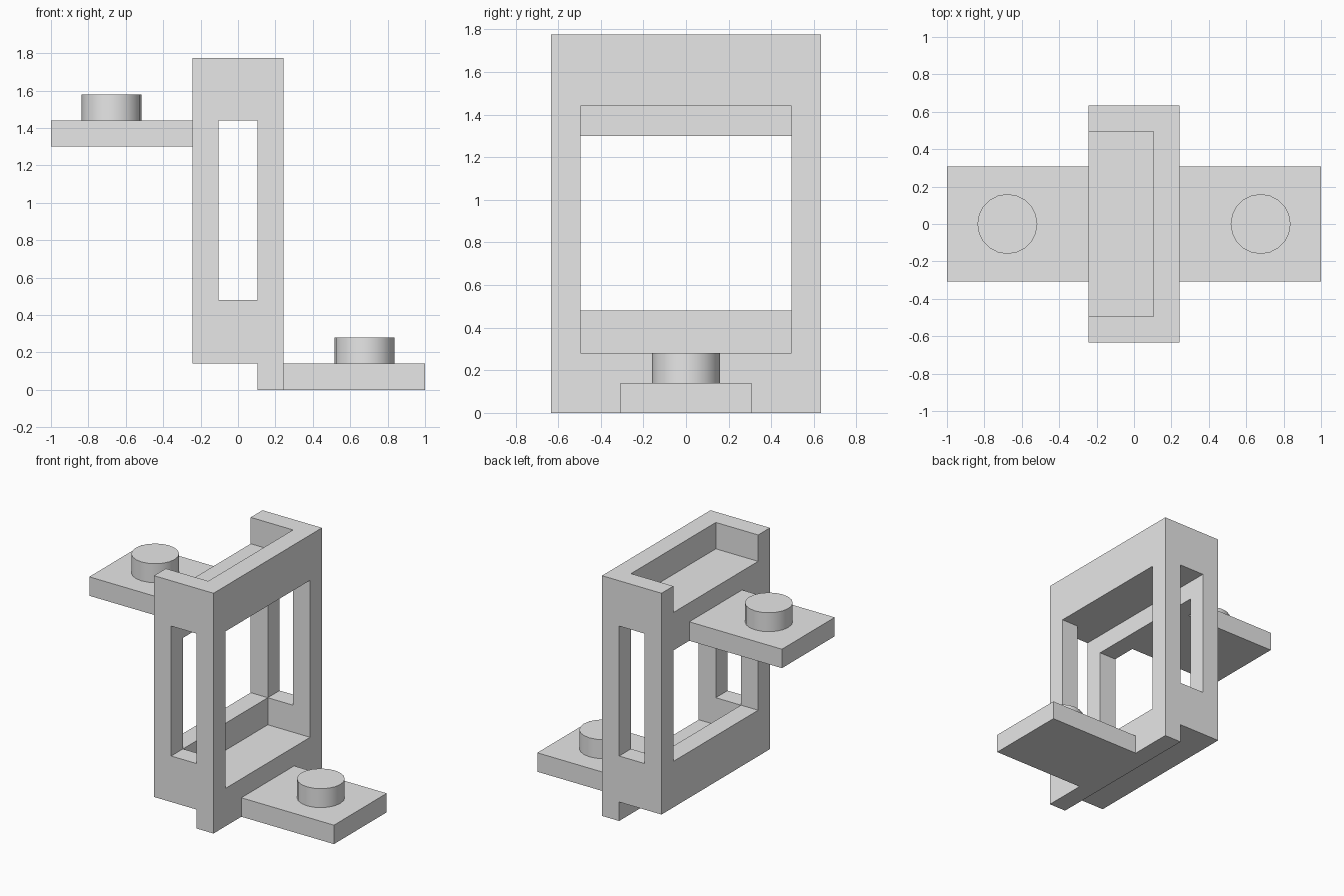
import bpy
import bmesh
from mathutils import Matrix

cube = bpy.data.objects.get("Cube")
if cube:
    bpy.data.objects.remove(cube, do_unlink=True)

grey = bpy.data.materials.new("light grey")
grey.use_nodes = True
grey.diffuse_color = (0.8, 0.8, 0.8, 1)
grey.node_tree.nodes["Principled BSDF"].inputs["Base Color"].default_value = (0.8, 0.8, 0.8, 1)


def add_object(name, bm):
    mesh = bpy.data.meshes.new(name)
    bm.to_mesh(mesh)
    bm.free()
    mesh.materials.append(grey)
    obj = bpy.data.objects.new(name, mesh)
    bpy.context.scene.collection.objects.link(obj)
    return obj


def box(name, x, y, z):
    """Box from (low, high) ranges on each axis."""
    bm = bmesh.new()
    bmesh.ops.create_cube(bm, size=1)
    for v in bm.verts:
        for axis, (low, high) in enumerate((x, y, z)):
            v.co[axis] = high if v.co[axis] > 0 else low
    return add_object(name, bm)


def select_only(obj):
    bpy.ops.object.select_all(action='DESELECT')
    obj.select_set(True)
    bpy.context.view_layer.objects.active = obj


def cut(target, x, y, z):
    """Subtract a box from the target."""
    cutter = box("cutter", x, y, z)
    cutter.hide_render = True
    mod = target.modifiers.new("cut", 'BOOLEAN')
    mod.operation = 'DIFFERENCE'
    mod.solver = 'EXACT'
    mod.object = cutter
    select_only(target)
    bpy.ops.object.modifier_apply(modifier=mod.name)
    bpy.data.objects.remove(cutter, do_unlink=True)


def stud(name, x, z):
    """Short round peg standing on a plate."""
    bm = bmesh.new()
    bmesh.ops.create_cone(bm, cap_ends=True, segments=20, radius1=0.16, radius2=0.16,
                          depth=0.14, matrix=Matrix.Translation((x, 0, z + 0.07)))
    obj = add_object(name, bm)
    select_only(obj)
    bpy.ops.object.shade_smooth_by_angle()


HALF_X, HALF_Y, TOP = 0.243, 0.633, 1.775
IN_X, IN_Y = 0.103, 0.495   # inner faces of the walls
OUT = 1                     # overshoot of the cutters
inner_y = (-IN_Y, IN_Y)

# Frame: one block, opened up from each side
frame = box("frame", (-HALF_X, HALF_X), (-HALF_Y, HALF_Y), (0, TOP))
cut(frame, (-IN_X, OUT), inner_y, (0.28, 1.44))             # left window and hollow
cut(frame, (-OUT, 0), inner_y, (0.48, 1.30))                # right window
cut(frame, (-IN_X, IN_X), (-OUT, OUT), (0.48, 1.44))        # front and back windows
cut(frame, (-OUT, IN_X), inner_y, (1.58, 2))                # recess in the top
cut(frame, (-OUT, IN_X), (-OUT, OUT), (-OUT, 0.14))         # step under the right half

# Plates with studs: low on the left, high on the right
for side, sign, z in (("left", 1, 0), ("right", -1, 1.30)):
    ends = sorted((sign * HALF_X, sign))
    box(side + "_plate", ends, (-0.308, 0.308), (z, z + 0.14))
    stud(side + "_stud", sign * 0.677, z + 0.14)
